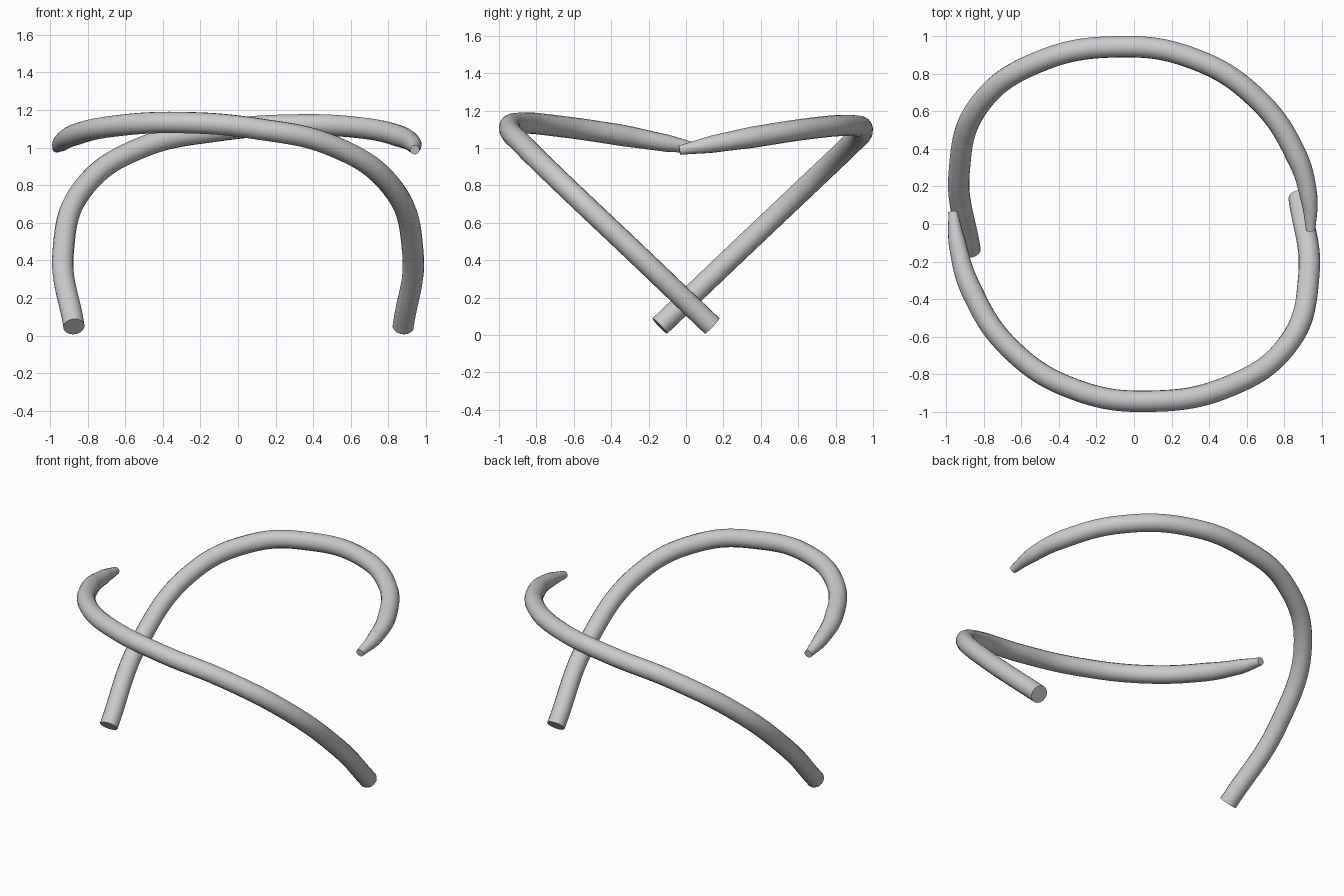
import bpy

if "Cube" in bpy.data.objects:
    bpy.data.objects.remove(bpy.data.objects["Cube"])

# Centre-line points (x, y, z, radius) from the foot up and round to the tapered tip
R = 0.057
BACK = [
    (-0.872, -0.14, 0.048, R), (-0.93, 0.27, 0.44, R), (-0.81, 0.65, 0.80, R),
    (-0.50, 0.865, 1.005, R), (-0.10, 0.942, 1.09, R), (0.30, 0.885, 1.12, R),
    (0.65, 0.67, 1.105, R), (0.865, 0.36, 1.058, R), (0.93, 0.14, 1.02, 0.046),
    (0.94, -0.035, 0.988, 0.025),
]
FRONT = [
    (0.878, 0.14, 0.048, R), (0.93, -0.27, 0.44, R), (0.81, -0.65, 0.80, R),
    (0.50, -0.865, 1.01, R), (0.10, -0.942, 1.10, R), (-0.30, -0.885, 1.133, R),
    (-0.65, -0.67, 1.115, R), (-0.87, -0.34, 1.067, R), (-0.94, -0.10, 1.025, 0.046),
    (-0.963, 0.065, 0.998, 0.025),
]


def curved_tube(name, pts):
    cu = bpy.data.curves.new(name, 'CURVE')
    cu.dimensions = '3D'
    cu.resolution_u = 12
    cu.bevel_depth = 1.0          # point radius gives the real thickness
    cu.bevel_resolution = 6
    cu.use_fill_caps = True
    sp = cu.splines.new('BEZIER')
    sp.bezier_points.add(len(pts) - 1)
    for bp, (x, y, z, r) in zip(sp.bezier_points, pts):
        bp.co = (x, y, z)
        bp.radius = r
        bp.handle_left_type = bp.handle_right_type = 'AUTO'
    ob = bpy.data.objects.new(name, cu)
    bpy.context.collection.objects.link(ob)
    bpy.ops.object.select_all(action='DESELECT')
    ob.select_set(True)
    bpy.context.view_layer.objects.active = ob
    bpy.ops.object.convert(target='MESH')
    # Weld the end caps, keep their rims sharp
    weld = bpy.context.object.modifiers.new("weld", 'WELD')
    weld.merge_threshold = 0.0005
    bpy.ops.object.modifier_apply(modifier="weld")
    bpy.ops.object.shade_smooth_by_angle()


# Two opposed tapering tubes
curved_tube("back_curved_tube", BACK)
curved_tube("front_curved_tube", FRONT)
